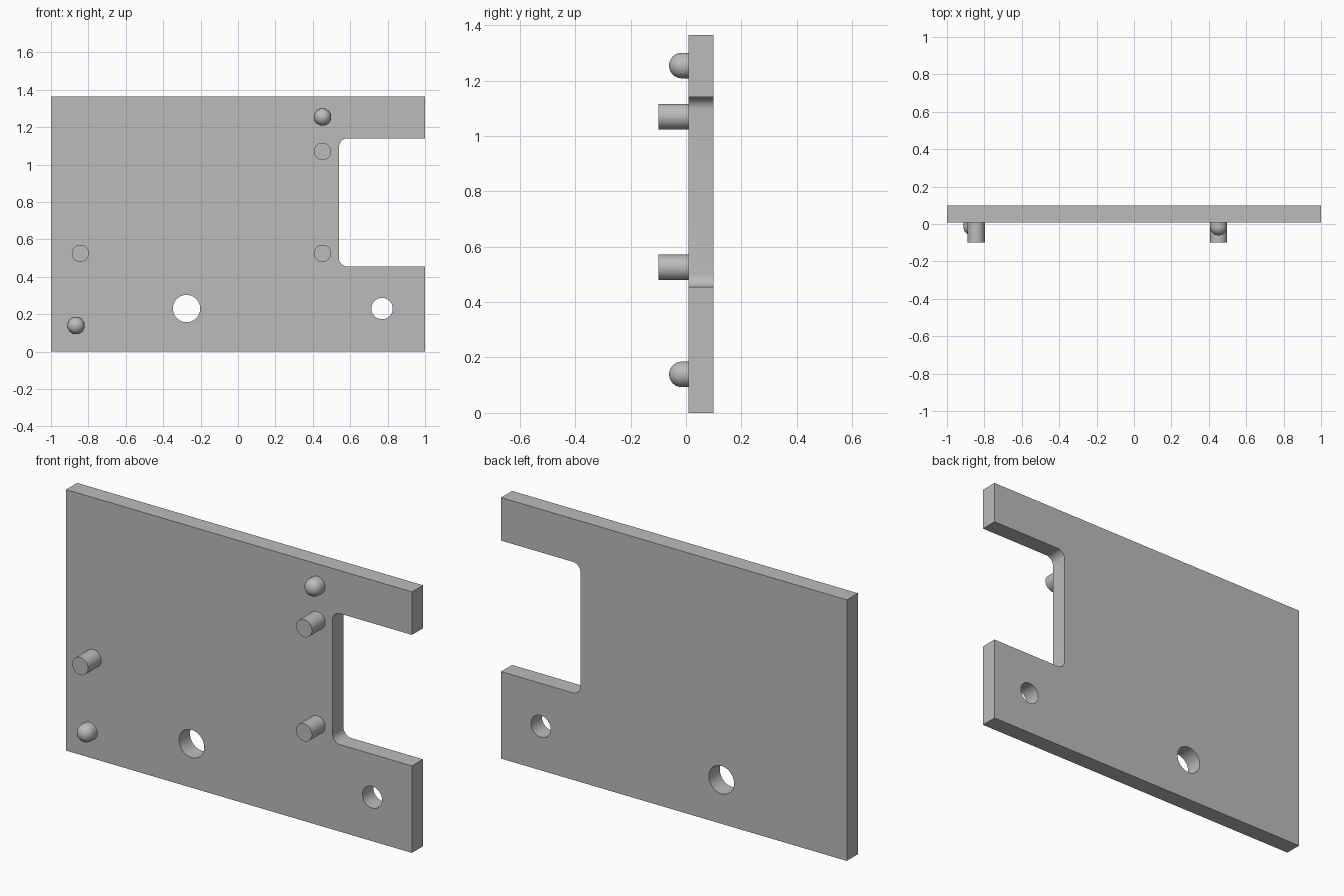
import bpy, bmesh
from math import sin, cos, pi, radians
from mathutils import Matrix

cube = bpy.data.objects.get("Cube")
if cube:
    bpy.data.objects.remove(cube, do_unlink=True)

grey = bpy.data.materials.new("plain grey")
grey.use_nodes = True
grey.diffuse_color = (0.5, 0.5, 0.5, 1)
grey.node_tree.nodes["Principled BSDF"].inputs["Base Color"].default_value = (0.5, 0.5, 0.5, 1)

FRONT, BACK, HEIGHT = 0.009, 0.1, 1.365
PEG_R = 0.046


def arc(cx, cz, r, start, end, steps):
    """Points along an arc, angles in degrees."""
    angles = [radians(start + (end - start) * i / steps) for i in range(steps + 1)]
    return [(cx + r * cos(a), cz + r * sin(a)) for a in angles]


def finish(obj):
    """Weld, orient, colour and shade a mesh object."""
    bm = bmesh.new()
    bm.from_mesh(obj.data)
    bmesh.ops.remove_doubles(bm, verts=bm.verts, dist=0.0001)
    bmesh.ops.recalc_face_normals(bm, faces=bm.faces)
    bm.to_mesh(obj.data)
    bm.free()
    obj.data.materials.clear()
    obj.data.materials.append(grey)
    bpy.ops.object.select_all(action='DESELECT')
    obj.select_set(True)
    bpy.context.view_layer.objects.active = obj
    bpy.ops.object.shade_smooth_by_angle(angle=radians(30))


# Plate: outline with a rounded side slot, plus two through holes
slot_x, slot_low, slot_high, fillet = 0.54, 0.455, 1.14, 0.045
outline = [(-1, 0), (1, 0), (1, slot_low)]
outline += arc(slot_x + fillet, slot_low + fillet, fillet, 270, 180, 10)
outline += arc(slot_x + fillet, slot_high - fillet, fillet, 180, 90, 10)
outline += [(1, slot_high), (1, HEIGHT), (-1, HEIGHT)]
large_hole = arc(-0.275, 0.23, 0.073, 0, 360, 48)[:-1]
small_hole = arc(0.77, 0.23, 0.057, 0, 360, 48)[:-1]

curve = bpy.data.curves.new("plate", 'CURVE')
curve.dimensions = '2D'
curve.fill_mode = 'BOTH'
curve.extrude = (BACK - FRONT) / 2
for loop in (outline, large_hole, small_hole):
    spline = curve.splines.new('POLY')
    spline.points.add(len(loop) - 1)
    for point, (x, z) in zip(spline.points, loop):
        point.co = (x, z, 0, 1)
    spline.use_cyclic_u = True
plate = bpy.data.objects.new("plate", curve)
plate.location.y = (FRONT + BACK) / 2
plate.rotation_euler.x = pi / 2
bpy.context.collection.objects.link(plate)
bpy.ops.object.select_all(action='DESELECT')
plate.select_set(True)
bpy.context.view_layer.objects.active = plate
bpy.ops.object.convert(target='MESH')
plate = bpy.context.view_layer.objects.active
finish(plate)


def peg(name, x, z, profile):
    """Lathe a (radius, y) profile around a front-to-back axis."""
    bm = bmesh.new()
    verts = [bm.verts.new((r, y, 0)) for r, y in profile]
    edges = [bm.edges.new(pair) for pair in zip(verts, verts[1:])]
    bmesh.ops.spin(bm, geom=verts + edges, cent=(0, 0, 0), axis=(0, 1, 0),
                   angle=2 * pi, steps=40)
    mesh = bpy.data.meshes.new(name)
    bm.to_mesh(mesh)
    bm.free()
    obj = bpy.data.objects.new(name, mesh)
    obj.location = (x, 0, z)
    bpy.context.collection.objects.link(obj)
    finish(obj)


# Flat-ended pins
pin = [(0, FRONT), (PEG_R, FRONT), (PEG_R, -0.1), (0, -0.1)]
peg("right_pin", -0.843, 0.525, pin)
peg("lower_left_pin", 0.452, 0.525, pin)
peg("upper_left_pin", 0.452, 1.07, pin)

# Round-ended studs
dome_y = -0.015
stud = [(0, FRONT), (PEG_R, FRONT)]
stud += [(r, dome_y - d) for r, d in arc(0, 0, PEG_R, 0, 90, 12)]
peg("upper_stud", 0.452, 1.254, stud)
peg("lower_stud", -0.866, 0.139, stud)
